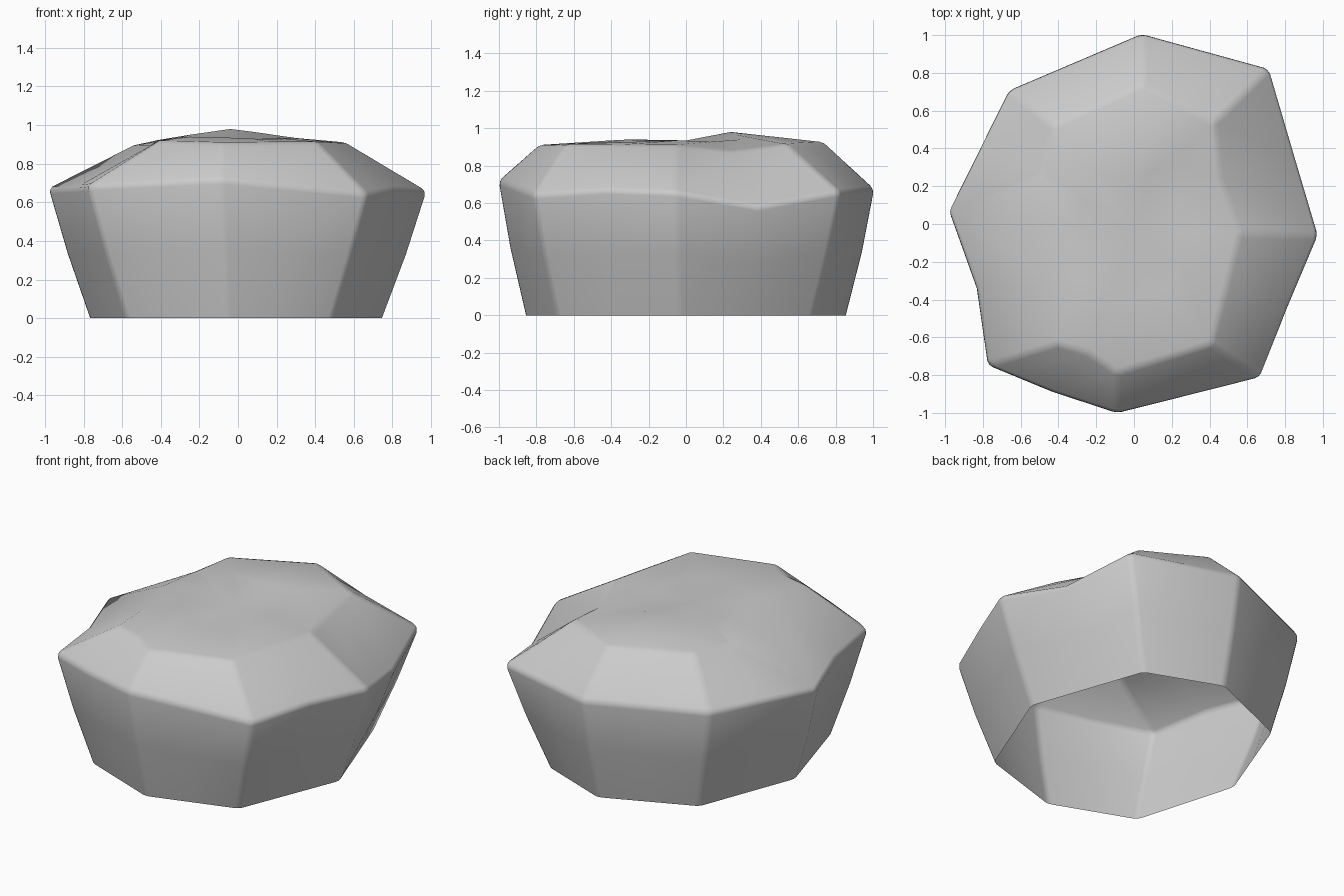
import bpy, bmesh
from mathutils import Vector

if "Cube" in bpy.data.objects:
    bpy.data.objects.remove(bpy.data.objects["Cube"])

# Eight-sided contours of the boulder, counter-clockwise from the right
base = [(.75, -.04, 0), (.50, .68, 0), (.03, .86, 0), (-.53, .62, 0),
        (-.77, -.01, 0), (-.58, -.66, 0), (-.06, -.86, 0), (.49, -.69, 0)]
rim = [(.98, -.06, .66), (.72, .825, .66), (.04, 1.01, .675), (-.665, .71, .67),
       (-.985, .07, .67), (-.78, -.75, .685), (-.09, -1.005, .72), (.67, -.815, .645)]
crown = [(.56, -.05, .91), (.43, .54, .915), (.05, .74, .925), (-.43, .52, .92),
         (-.54, .02, .895), (-.41, -.64, .92), (-.09, -.79, .91), (.41, -.64, .915)]
inner = [(.28, -.04, .935), (.2, .3, .94), (-.04, .24, .98), (-.25, .28, .95),
         (-.3, 0, .935), (-.25, -.3, .94), (-.05, -.4, .935), (.2, -.35, .925)]


def with_midpoints(ring, dents):
    """Split each side in two and shift chosen midpoints."""
    out = []
    for i, p in enumerate(ring):
        p, q = Vector(p), Vector(ring[(i + 1) % 8])
        out += [p, (p + q) / 2 + Vector(dents.get(i, (0, 0, 0)))]
    return out


low = with_midpoints(base, {})
edge = with_midpoints(rim, {0: (0, 0, -.08), 4: (.045, 0, 0),
                            5: (0, -.015, 0), 7: (-.005, 0, .02)})
middle = [(a + b) / 2 + Vector((a.x, a.y, 0)) * .012 for a, b in zip(low, edge)]
rings = [low, middle, edge,
         with_midpoints(crown, {0: (-.04, 0, -.035), 4: (.02, 0, -.01), 5: (.01, .03, 0)}),
         with_midpoints(inner, {0: (0, 0, -.01), 1: (0, 0, .005)})]

# Skin the contours into a shell, open underneath
bm = bmesh.new()
loops = [[bm.verts.new(p) for p in r] for r in rings]
for a, b in zip(loops, loops[1:]):
    for i in range(16):
        j = (i + 1) % 16
        bm.faces.new((a[i], a[j], b[j], b[i]))
centre = bm.verts.new((0, -.05, .925))
for i in range(16):
    bm.faces.new((loops[-1][i], loops[-1][(i + 1) % 16], centre))
for f in bm.faces:
    f.smooth = True
mesh = bpy.data.meshes.new("boulder")
bm.to_mesh(mesh)
bm.free()
boulder = bpy.data.objects.new("boulder", mesh)
bpy.context.collection.objects.link(boulder)

# Softly worn edges
bevel = boulder.modifiers.new("worn_edges", 'BEVEL')
bevel.width = .025
bevel.segments = 2
bevel.limit_method = 'ANGLE'
bevel.angle_limit = .4
